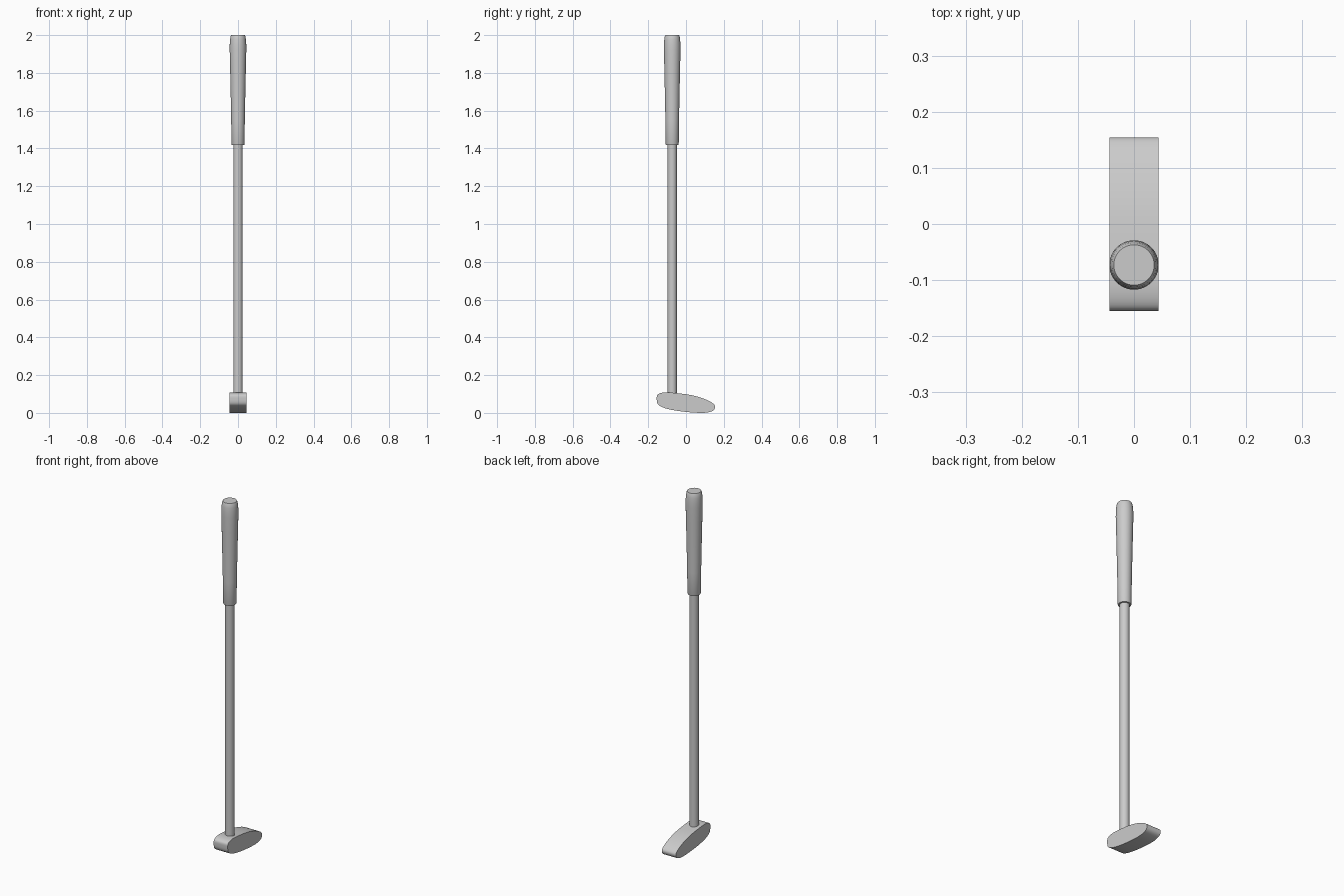
import bpy, bmesh, math
from mathutils import Vector

if "Cube" in bpy.data.objects:
    bpy.data.objects.remove(bpy.data.objects["Cube"])

SHAFT_Y = -0.073


def make_object(name, bm):
    bmesh.ops.recalc_face_normals(bm, faces=bm.faces[:])
    mesh = bpy.data.meshes.new(name)
    bm.to_mesh(mesh)
    bm.free()
    ob = bpy.data.objects.new(name, mesh)
    bpy.context.collection.objects.link(ob)
    bpy.ops.object.select_all(action='DESELECT')
    ob.select_set(True)
    bpy.context.view_layer.objects.active = ob
    bpy.ops.object.shade_smooth_by_angle(angle=math.radians(35))
    return ob


def lathe(name, profile, sides=40):
    """Capped round part from (radius, z) rings around the shaft axis."""
    bm = bmesh.new()
    rings = []
    for r, z in profile:
        rings.append([bm.verts.new((r * math.cos(2 * math.pi * i / sides),
                                    SHAFT_Y + r * math.sin(2 * math.pi * i / sides), z))
                      for i in range(sides)])
    for a, b in zip(rings, rings[1:]):
        for i in range(sides):
            j = (i + 1) % sides
            bm.faces.new((a[i], a[j], b[j], b[i]))
    bm.faces.new(rings[0])
    bm.faces.new(rings[-1])
    return make_object(name, bm)


def smooth_loop(points, steps=6):
    """Closed Catmull-Rom loop through the points."""
    pts = [Vector(p) for p in points]
    n, out = len(pts), []
    for i in range(n):
        a, b, c, d = (pts[(i + k) % n] for k in (-1, 0, 1, 2))
        for s in range(steps):
            t = s / steps
            out.append(0.5 * (2 * b + (c - a) * t + (2 * a - 5 * b + 4 * c - d) * t * t
                              + (3 * b - a - 3 * c + d) * t ** 3))
    return out


# Head: rounded, tilted side profile (y, z) extruded across x
side = [(-0.155, 0.075), (-0.148, 0.099), (-0.108, 0.109), (-0.04, 0.104),
        (0.03, 0.094), (0.09, 0.077), (0.135, 0.056), (0.154, 0.035),
        (0.143, 0.012), (0.10, 0.001), (0.03, 0.003), (-0.05, 0.012),
        (-0.11, 0.025), (-0.147, 0.044)]
bm = bmesh.new()
face = bm.faces.new([bm.verts.new((-0.044, p.x, p.y)) for p in smooth_loop(side)])
ext = bmesh.ops.extrude_face_region(bm, geom=[face], use_keep_orig=True)
bmesh.ops.translate(bm, vec=(0.088, 0, 0),
                    verts=[g for g in ext['geom'] if isinstance(g, bmesh.types.BMVert)])
low = min(v.co.z for v in bm.verts)
bmesh.ops.translate(bm, vec=(0, 0, -low), verts=bm.verts[:])
make_object("club_head", bm)

# Shaft
lathe("shaft", [(0.0245, 0.09), (0.0245, 1.44)])

# Grip: tapered, with a rounded butt end
lathe("grip", [(0.033, 1.418), (0.0345, 1.422), (0.036, 1.55), (0.039, 1.70),
               (0.042, 1.84), (0.044, 1.92), (0.0438, 1.95), (0.042, 1.975),
               (0.0395, 1.992), (0.036, 2.0)])
